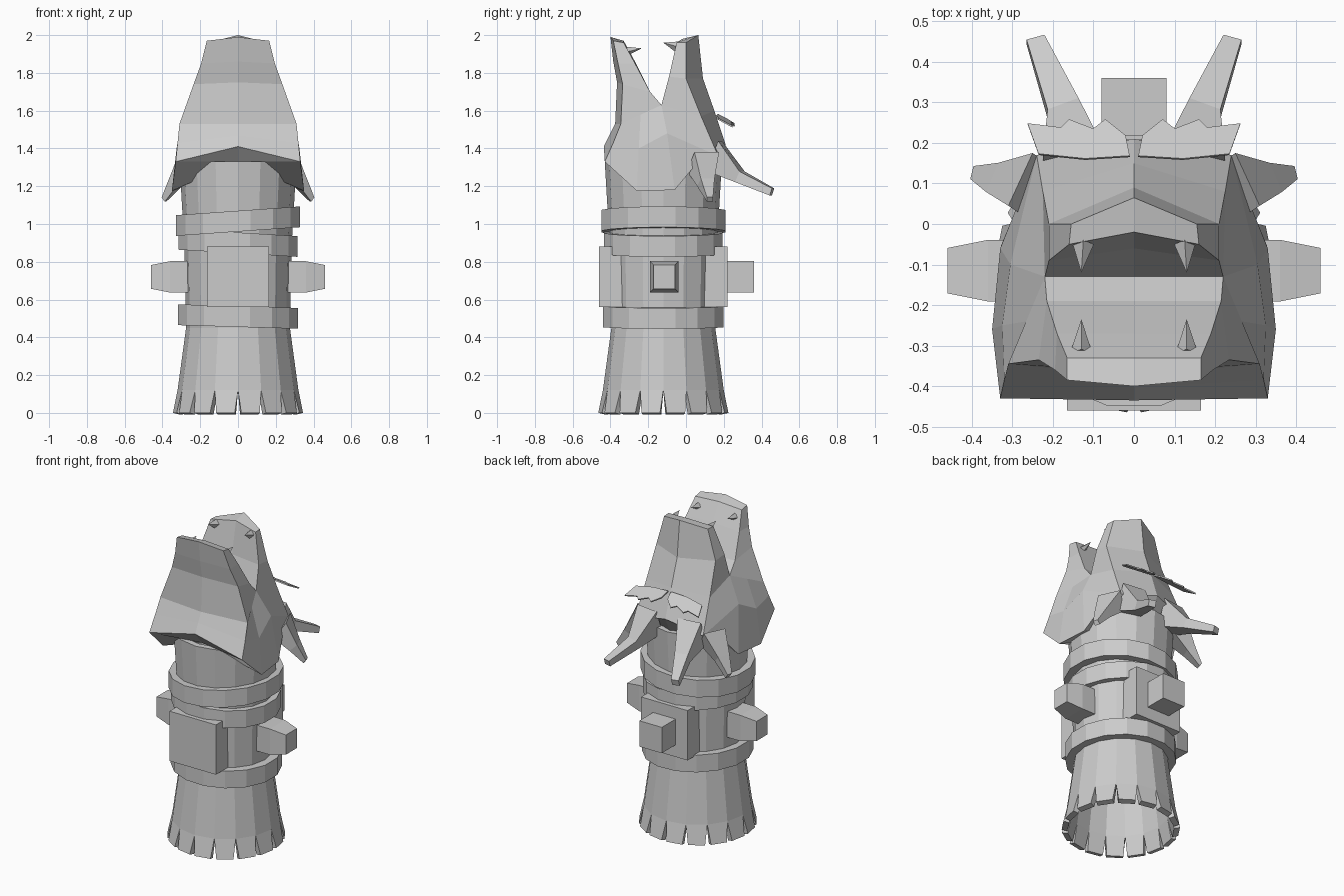
import bpy, bmesh, math
from mathutils import Vector

if "Cube" in bpy.data.objects:
    bpy.data.objects.remove(bpy.data.objects["Cube"], do_unlink=True)

stone = bpy.data.materials.new("grey stone")
stone.use_nodes = True
GREY = (0.6, 0.6, 0.6, 1)
stone.diffuse_color = GREY
stone.node_tree.nodes["Principled BSDF"].inputs["Base Color"].default_value = GREY
AXIS_Y = -0.12  # the column stands slightly forward of centre


def make(name, verts, faces, mirror=False, thick=0):
    mesh = bpy.data.meshes.new(name)
    mesh.from_pydata(verts, [], faces)
    bm = bmesh.new()
    bm.from_mesh(mesh)
    bmesh.ops.recalc_face_normals(bm, faces=bm.faces)
    bm.to_mesh(mesh)
    bm.free()
    mesh.materials.append(stone)
    obj = bpy.data.objects.new(name, mesh)
    bpy.context.collection.objects.link(obj)
    if thick:
        mod = obj.modifiers.new("thickness", 'SOLIDIFY')
        mod.thickness = thick
        mod.offset = -1
    if mirror:
        mod = obj.modifiers.new("mirror", 'MIRROR')
        mod.use_clip = True


def loft(name, rings, mirror=False, loop=False):
    # Skin equal-sized rings, capped or closed on itself
    n, m = len(rings[0]), len(rings)
    faces = []
    for k in range(m if loop else m - 1):
        a, b = k * n, (k + 1) % m * n
        faces += [(a + i, a + (i + 1) % n, b + (i + 1) % n, b + i) for i in range(n)]
    if not loop:
        faces += [tuple(range(n)), tuple(range((m - 1) * n, m * n))]
    make(name, [v for r in rings for v in r], faces, mirror)


def half_shell(name, rows, cap):
    # Mirrored skin over half rings that start and end on the centre plane
    n = len(rows[0])
    faces = [(k * n + i, k * n + i + 1, k * n + n + i + 1, k * n + n + i)
             for k in range(len(rows) - 1) for i in range(n - 1)]
    if cap:
        faces.append(tuple(range(n)))
    make(name, [v for r in rows for v in r], faces, mirror=True)


def rect(center, u, v):
    # Four corners around a centre, from two half-extent vectors
    c, u, v = Vector(center), Vector(u), Vector(v)
    return [c - u - v, c + u - v, c + u + v, c - u + v]


def polar(r, angle, z):
    return (r * math.cos(angle), AXIS_Y + r * math.sin(angle), z)


# Hollow trunk of planks with split feet
PLANKS = 16
step = math.tau / PLANKS
levels = [(0.32, 0.12), (0.275, 0.45), (0.285, 0.9), (0.31, 1.33)]
verts, faces = [], []
for i in range(PLANKS):
    a = i * step
    verts += [polar(r, a, z) for r, z in levels]
    verts += [polar(0.345, a + step * f, 0) for f in (0.13, 0.87)]
for i in range(PLANKS):
    p, q = i * 6, (i + 1) % PLANKS * 6
    faces.append((p + 4, p + 5, q, p))
    faces += [(p + k, q + k, q + k + 1, p + k + 1) for k in range(3)]
make("plank_trunk", verts, faces, thick=0.035)

# Tilted hoops
for name, z, r, tilt in (("lower_hoop", 0.51, 0.325, -0.03),
                         ("middle_hoop", 0.90, 0.32, -0.06),
                         ("upper_hoop", 1.015, 0.335, 0.07)):
    rings = []
    for i in range(PLANKS):
        a = (i + 0.5) * step
        rings.append([polar(rr, a, z + dz + tilt * rr * math.cos(a))
                      for rr, dz in ((r, -0.055), (r, 0.055), (0.26, 0.055), (0.26, -0.055))])
    loft(name, rings, loop=True)

# Front and back blocks with the back peg
for name, y0, y1, half, h in (("front_block", -0.46, -0.3, 0.165, 0.16),
                              ("back_block", 0.05, 0.22, 0.165, 0.16),
                              ("back_peg", 0.18, 0.36, 0.08, 0.083)):
    loft(name, [rect((0, y, 0.72), (half, 0, 0), (0, 0, h)) for y in (y0, y1)])

# Side pegs with tapered ends
loft("side_pegs", [rect((x, -0.115, 0.72), (0, w, 0), (0, 0, w + 0.007))
                   for x, w in ((0.24, 0.076), (0.36, 0.076), (0.46, 0.056))], mirror=True)

# Lower jaw: each row runs front centre, front side, inner side, inner centre
mouth_corner, throat = (.22, -.13, 1.63), (0, -.13, 1.63)
jaw_side, jaw_front = (.31, -.345, 1.53), (0, -.375, 1.53)
half_shell("lower_jaw", [
    [(0, -.40, 1.99), (.165, -.385, 1.97), (.165, -.33, 1.96), (0, -.33, 1.97)],
    [(0, -.385, 1.86), (.195, -.36, 1.85), (.19, -.27, 1.85), (0, -.27, 1.86)],
    [(0, -.365, 1.75), (.235, -.335, 1.74), (.215, -.19, 1.7), (0, -.19, 1.7)],
    [jaw_front, jaw_side, mouth_corner, throat]], cap=True)

# Upper jaw: each row runs ridge, back side, mouth rim, palate
ridge, temple = (0, .15, 1.6), (.225, .08, 1.57)
half_shell("upper_jaw", [
    [(0, .065, 2), (.155, 0, 1.96), (.16, -.05, 1.96), (0, -.02, 1.98)],
    [(0, .09, 1.77), (.21, 0, 1.77), (.21, -.09, 1.78), (0, -.06, 1.78)],
    [ridge, temple, mouth_corner, throat]], cap=True)

# Skull and cheeks: each row runs from back centre around to front centre
half_shell("skull", [
    [ridge, temple, mouth_corner, (.265, -.24, 1.58), jaw_side, jaw_front],
    [(0, .21, 1.42), (.24, .17, 1.36), (.305, -.1, 1.48), (.325, -.25, 1.4),
     (.32, -.385, 1.43), (0, -.405, 1.47)],
    [(0, .15, 1.3), (.29, .04, 1.3), (.33, -.06, 1.18), (.35, -.26, 1.175),
     (.33, -.43, 1.33), (0, -.435, 1.41)],
    [(0, y, 1.33) for y in (.14, .04, -.06, -.26, -.36, -.37)]], cap=False)

# Rear horns, bent at the middle
loft("rear_horns", [
    rect((.15, .15, 1.36), (.075, -.01, 0), (0, .03, .08)),
    rect((.175, .285, 1.25), (.038, -.014, 0), (0, .012, .028)),
    rect((.243, .455, 1.17), (.022, -.006, 0), (0, .006, .019))], mirror=True)

# Side horns hanging from the cheeks
loft("side_horns", [
    rect((.25, .09, 1.33), (-.03, .065, 0), (.03, .02, .05)),
    rect((.33, .105, 1.22), (-.015, .036, 0), (.02, .01, .02)),
    rect((.392, .127, 1.13), (-.004, .016, 0), (.008, 0, .012))], mirror=True)

# Ragged brow plates
edge = [(.01, .165), (.02, .215), (.07, .255), (.10, .232), (.16, .255),
        (.18, .235), (.262, .245), (.235, .17), (.12, .158)]
make("brow_plates", [(x, y, 1.66 - 0.5 * y - 0.1 * x) for x, y in edge],
     [tuple(range(len(edge)))], mirror=True, thick=0.008)


# Fangs
def fang(name, base, tip, r):
    b = Vector(base)
    ring = [b + Vector(d) * r for d in ((1, 0, 0), (0, .4, 1), (-1, 0, 0), (0, -.4, -1))]
    sides = [(i, (i + 1) % 4, 4) for i in range(4)] + [(0, 1, 2, 3)]
    make(name, ring + [Vector(tip)], sides, mirror=True)


fang("lower_fangs", (.13, -.32, 1.91), (.13, -.235, 1.93), .028)
fang("upper_fangs", (.125, -.05, 1.94), (.13, -.12, 1.96), .026)
